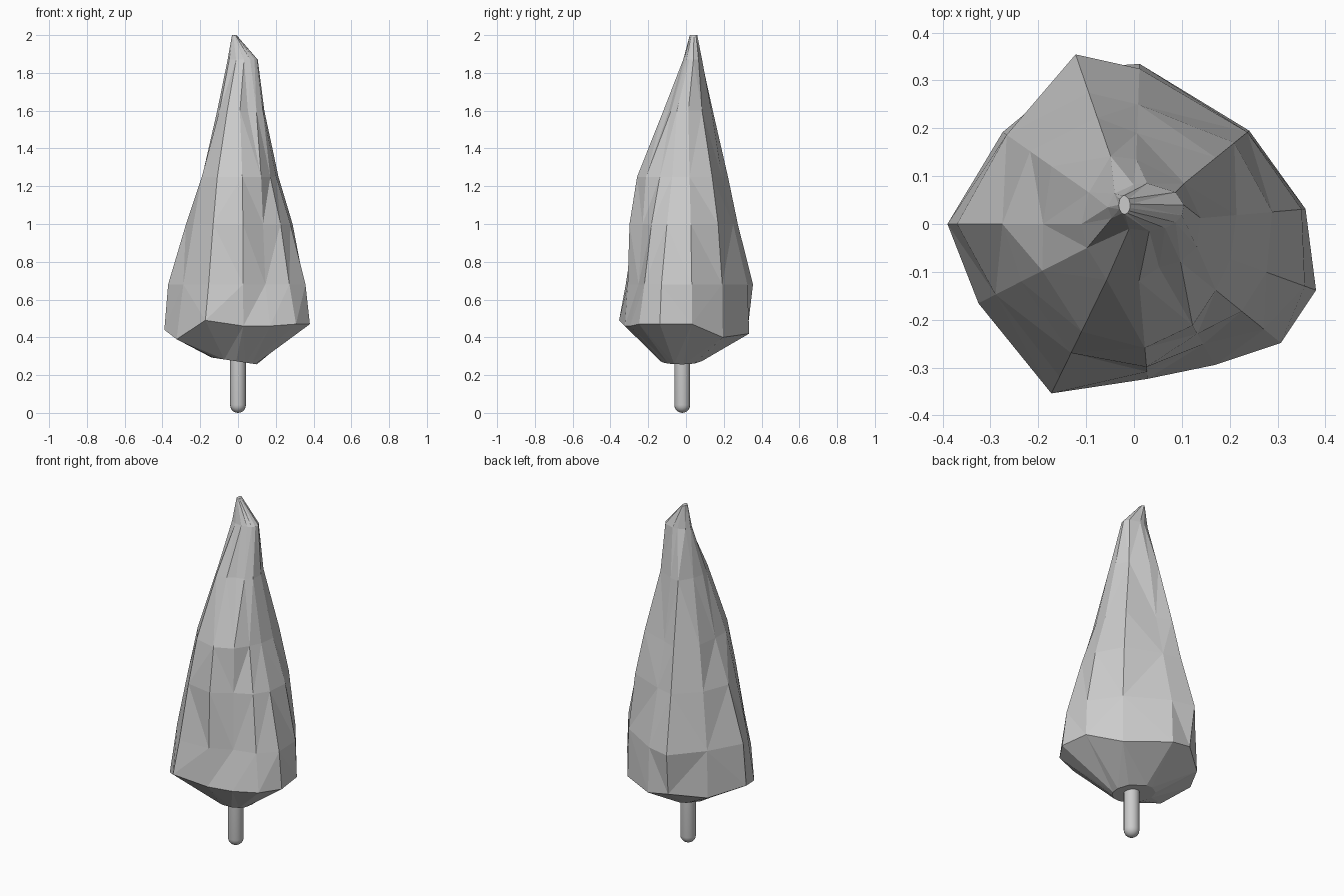
import bpy, bmesh
from math import sin, cos, pi, radians

if "Cube" in bpy.data.objects:
    bpy.data.objects.remove(bpy.data.objects["Cube"])

def make(name, bm):
    bmesh.ops.recalc_face_normals(bm, faces=bm.faces)
    me = bpy.data.meshes.new(name)
    bm.to_mesh(me)
    bm.free()
    ob = bpy.data.objects.new(name, me)
    bpy.context.collection.objects.link(ob)
    return ob

def loft(bm, rings):
    n = len(rings[0])
    vs = [[bm.verts.new(p) for p in r] for r in rings]
    for a, b in zip(vs, vs[1:]):
        for i in range(n):
            j = (i + 1) % n
            bm.faces.new((a[i], a[j], b[j], b[i]))
    return vs

# Crown: irregular facets, vertical columns of radii around the axis
angles = [180, 145, 109, 88, 39, 5, 340, 321, 300, 275, 244, 207]
rim_z = [.44, .41, .44, .42, .40, .47, .47, .47, .46, .46, .49, .39]
levels = [
    (None, [.39, .335, .345, .335, .31, .36, .405, .395, .34, .325, .394, .365]),
    (.68, [.37, .325, .375, .325, .305, .352, .38, .35, .29, .31, .355, .325]),
    (1.0, [.275, .265, .29, .25, .27, .29, .295, .29, .265, .30, .30, .265]),
    (1.25, [.19, .21, .235, .19, .22, .215, .215, .22, .245, .26, .25, .215]),
    (1.6, [.11, .115, .15, .135, .135, .14, .14, .125, .105, .12, .13, .11]),
]
dirs = [(cos(radians(a)), sin(radians(a))) for a in angles]
rings = [[(-.02 + .12 * c, -.025 + .11 * s, .275 - .15 * .12 * c) for c, s in dirs]]
for z, rad in levels:
    rings.append([(r * c, r * s, z or rz) for r, (c, s), rz in zip(rad, dirs, rim_z)])
rings.append([(.025 + .08 * c, .035 + .05 * s, 1.87) for c, s in dirs])
rings.append([(-.02 + .012 * c, .04 + .02 * s, 2.0) for c, s in dirs])
bm = bmesh.new()
vs = loft(bm, rings)
bm.faces.new(vs[0])
bm.faces.new(vs[-1])
bmesh.ops.triangulate(bm, faces=bm.faces)
make("tree_crown", bm)

# Trunk: slim post with a rounded foot
R, N = .042, 16
prof = [(R * sin(t * pi / 10), R - R * cos(t * pi / 10)) for t in range(1, 6)] + [(R, .34)]
bm = bmesh.new()
vs = loft(bm, [[(r * cos(2 * pi * i / N), -.02 + r * sin(2 * pi * i / N), z)
                for i in range(N)] for r, z in prof])
bm.faces.new(vs[-1])
foot = bm.verts.new((0, -.02, 0))
for i in range(N):
    bm.faces.new((vs[0][i], vs[0][(i + 1) % N], foot))
trunk = make("trunk", bm)
bpy.context.view_layer.objects.active = trunk
trunk.select_set(True)
bpy.ops.object.shade_smooth_by_angle(angle=radians(40))
